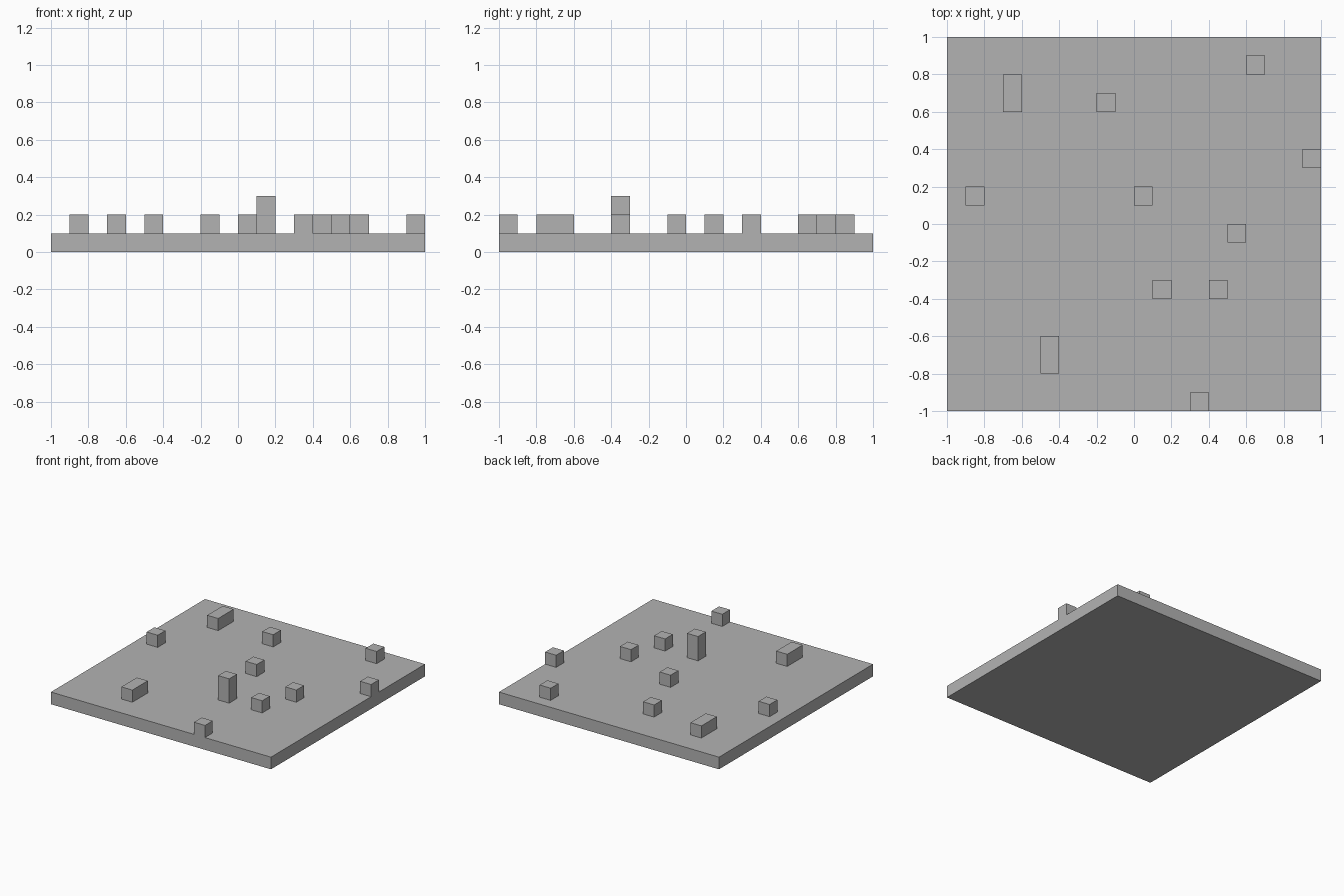
import bpy
import bmesh
from mathutils import Matrix, Vector

default_cube = bpy.data.objects.get("Cube")
if default_cube:
    bpy.data.objects.remove(default_cube, do_unlink=True)

UNIT = 0.1  # edge length of one block

# Single plain grey
grey = bpy.data.materials.new("plain_grey")
grey.use_nodes = True
color = (0.45, 0.45, 0.45, 1)
grey.diffuse_color = color
grey.node_tree.nodes["Principled BSDF"].inputs["Base Color"].default_value = color


def add_box(name, x, y, base, size):
    """Flat-shaded box centred on x, y and standing on base."""
    bm = bmesh.new()
    bmesh.ops.create_cube(bm, size=1, matrix=Matrix.Diagonal((*size, 1)))
    bmesh.ops.translate(bm, verts=bm.verts, vec=Vector((0, 0, size[2] / 2)))
    mesh = bpy.data.meshes.new(name)
    bm.to_mesh(mesh)
    bm.free()
    mesh.materials.append(grey)
    obj = bpy.data.objects.new(name, mesh)
    obj.location = (x, y, base)
    bpy.context.collection.objects.link(obj)
    return obj


# Square floor slab
add_box("floor_slab", 0, 0, 0, (2, 2, UNIT))

# Single blocks scattered on the floor
single_blocks = [
    (-0.15, 0.65), (0.65, 0.85), (0.95, 0.35), (-0.85, 0.15),
    (0.05, 0.15), (0.55, -0.05), (0.45, -0.35), (0.35, -0.95),
]
for i, (x, y) in enumerate(single_blocks, 1):
    add_box(f"single_block_{i}", x, y, UNIT, (UNIT, UNIT, UNIT))

# Double-length blocks running front to back
add_box("long_block_back", -0.65, 0.7, UNIT, (UNIT, 2 * UNIT, UNIT))
add_box("long_block_front", -0.45, -0.7, UNIT, (UNIT, 2 * UNIT, UNIT))

# Two-storey pillar
add_box("tall_pillar", 0.15, -0.35, UNIT, (UNIT, UNIT, 2 * UNIT))
